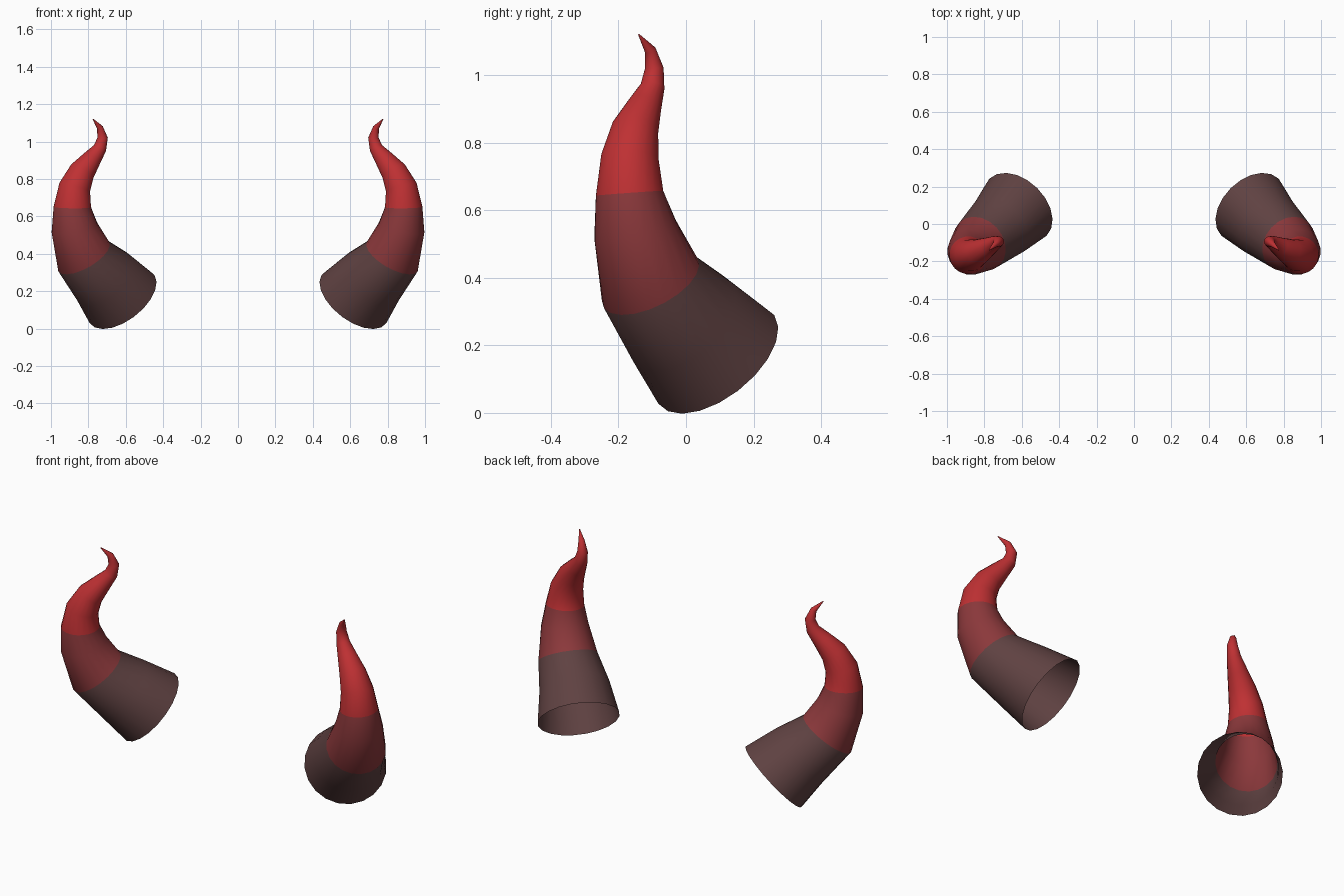
import bpy, bmesh, math
from mathutils import Vector

if "Cube" in bpy.data.objects:
    bpy.data.objects.remove(bpy.data.objects["Cube"])

def material(name, rgb):
    m = bpy.data.materials.new(name)
    m.diffuse_color = (*rgb, 1)
    m.use_nodes = True
    m.node_tree.nodes["Principled BSDF"].inputs["Base Color"].default_value = m.diffuse_color
    return m

mats = [material("dark brown", (0.115, 0.054, 0.054)),
        material("dull red", (0.26, 0.04, 0.044)),
        material("bright red", (0.52, 0.03, 0.033))]

# Centre line of one horn: x, y, z, radius
path = [
    (0.620, 0.090, 0.158, 0.216), (0.715, -0.010, 0.268, 0.187),
    (0.825, -0.105, 0.385, 0.157), (0.875, -0.150, 0.540, 0.125),
    (0.886, -0.167, 0.650, 0.101), (0.873, -0.166, 0.755, 0.086),
    (0.833, -0.150, 0.840, 0.070), (0.780, -0.122, 0.908, 0.051),
    (0.738, -0.099, 0.965, 0.036), (0.724, -0.094, 1.020, 0.028),
    (0.738, -0.106, 1.074, 0.017), (0.775, -0.140, 1.120, 0.002)]
SIDES = 20

bm = bmesh.new()
pts = [Vector(p[:3]) for p in path]
rings = []
tangent = Vector((0.52, -0.53, 0.67)).normalized()
side = tangent.orthogonal().normalized()

# Rings carried along the path without twisting
for i, p in enumerate(path):
    if i > 0:
        t = (pts[i] - pts[i - 1]).normalized()
        if i < len(pts) - 1:
            t = (t + (pts[i + 1] - pts[i]).normalized()).normalized()
        side = tangent.rotation_difference(t) @ side
        tangent = t
    up = tangent.cross(side)
    rings.append([bm.verts.new(pts[i] + p[3] * (side * math.cos(a) + up * math.sin(a)))
                  for a in (2 * math.pi * k / SIDES for k in range(SIDES))])

# Skin, coloured in three bands; the base stays open
for i in range(len(rings) - 1):
    band = 0 if i < 2 else 1 if i < 4 else 2
    for k in range(SIDES):
        n = (k + 1) % SIDES
        f = bm.faces.new((rings[i][k], rings[i][n], rings[i + 1][n], rings[i + 1][k]))
        f.material_index = band
        f.smooth = True
tip = bm.faces.new(rings[-1])
tip.material_index = 2

mesh = bpy.data.meshes.new("horns")
bm.to_mesh(mesh)
bm.free()
for m in mats:
    mesh.materials.append(m)
horns = bpy.data.objects.new("horns", mesh)
bpy.context.collection.objects.link(horns)

# Second horn
mirror = horns.modifiers.new("mirror", 'MIRROR')
mirror.use_axis = (True, False, False)
mirror.use_mirror_merge = False
